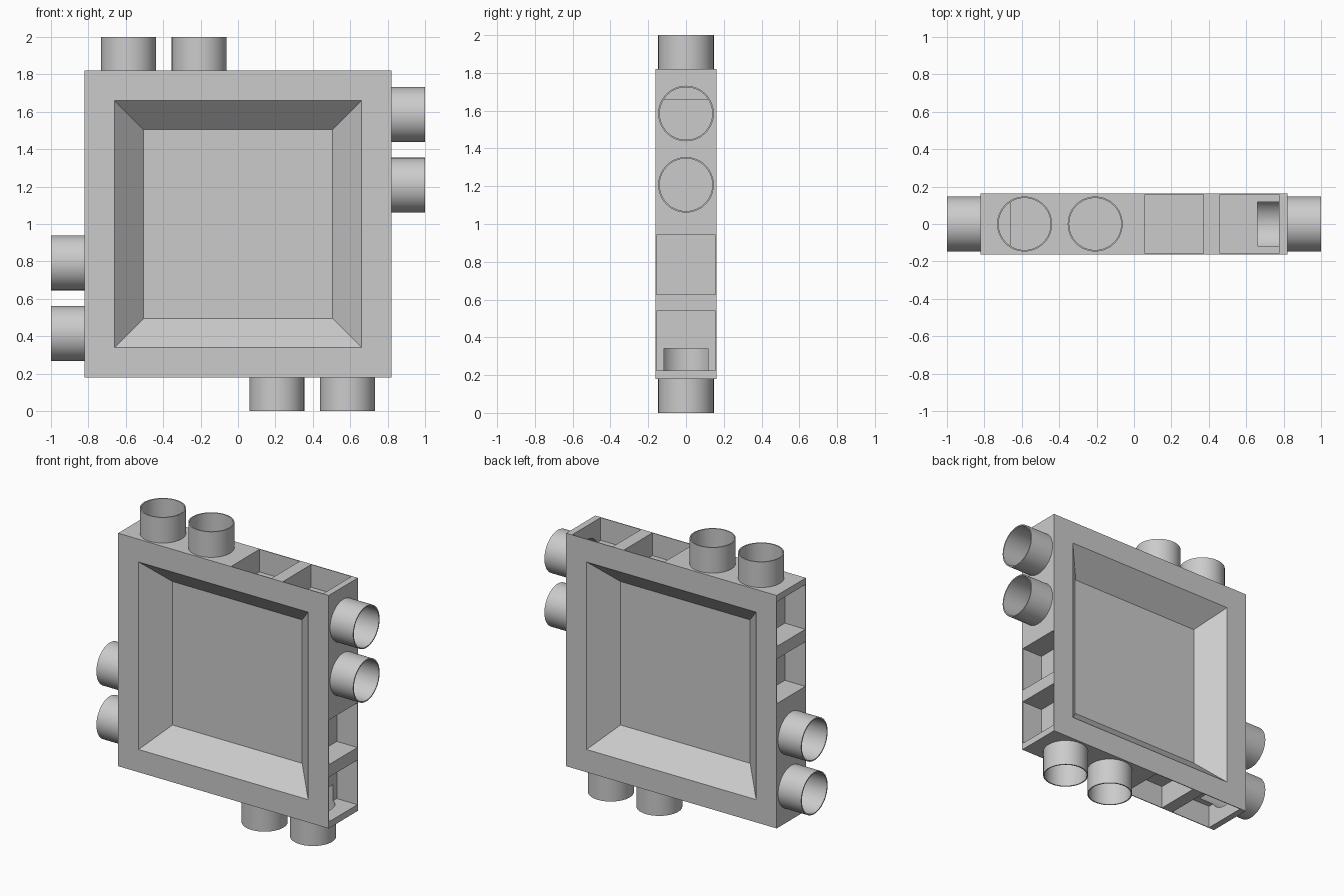
import bpy, bmesh, math
from mathutils import Matrix, Vector

if "Cube" in bpy.data.objects:
    bpy.data.objects.remove(bpy.data.objects["Cube"])

MID = 1.0        # height of the block centre
HALF = 0.82      # half width of the block
THICK = 0.1625   # half thickness of the block
FLOOR = 0.66     # distance of pocket and bore floors from the centre
PIPES = (-0.585, -0.2075)
POCKETS = (0.215, 0.6175)

grey = bpy.data.materials.new("plain_grey")
grey.diffuse_color = (0.6, 0.6, 0.6, 1)
grey.use_nodes = True
grey.node_tree.nodes["Principled BSDF"].inputs["Base Color"].default_value = grey.diffuse_color


def finish(name, bm):
    bmesh.ops.recalc_face_normals(bm, faces=bm.faces)
    mesh = bpy.data.meshes.new(name)
    bm.to_mesh(mesh)
    bm.free()
    mesh.materials.append(grey)
    ob = bpy.data.objects.new(name, mesh)
    bpy.context.collection.objects.link(ob)
    return ob


def box(name, lo, hi, turn=Matrix()):
    lo, hi = Vector(lo), Vector(hi)
    bm = bmesh.new()
    size = Matrix.Diagonal((*(hi - lo), 1))
    bmesh.ops.create_cube(bm, size=1, matrix=turn @ Matrix.Translation((lo + hi) / 2) @ size)
    return finish(name, bm)


def cylinder(name, x, r, z0, z1, turn):
    bm = bmesh.new()
    bmesh.ops.create_cone(bm, cap_ends=True, segments=64, radius1=r, radius2=r, depth=z1 - z0,
                          matrix=turn @ Matrix.Translation((x, 0, (z0 + z1) / 2)))
    return finish(name, bm)


def tray_cutter(side):
    # truncated pyramid with 45 degree walls, slightly overshooting the face
    bm = bmesh.new()
    rings = []
    for half, y in ((0.67, THICK + 0.01), (0.505, THICK - 0.155)):
        rings.append([bm.verts.new((sx * half, side * y, MID + sz * half))
                      for sx, sz in ((-1, -1), (1, -1), (1, 1), (-1, 1))])
    for ring in rings:
        bm.faces.new(ring)
    for i in range(4):
        j = (i + 1) % 4
        bm.faces.new((rings[0][i], rings[0][j], rings[1][j], rings[1][i]))
    return finish("tray_cutter", bm)


def combine(target, tool, operation):
    mod = target.modifiers.new("cut", 'BOOLEAN')
    mod.operation, mod.solver, mod.object = operation, 'EXACT', tool
    bpy.context.view_layer.objects.active = target
    bpy.ops.object.modifier_apply(modifier=mod.name)
    bpy.data.objects.remove(tool)


# square block with a sloped tray in front and back
block = box("connector_block", (-HALF, -THICK, MID - HALF), (HALF, THICK, MID + HALF))
for side in (-1, 1):
    combine(block, tray_cutter(side), 'DIFFERENCE')

# the same edge pattern on all four sides, turned about the y axis
turns = [Matrix.Translation((0, 0, MID)) @ Matrix.Rotation(k * math.pi / 2, 4, 'Y')
         for k in range(4)]
for turn in turns:
    for x in PIPES:
        combine(block, cylinder("pipe", x, 0.147, 0.75, 1.0, turn), 'UNION')
for turn in turns:
    # square pockets
    for x in POCKETS:
        combine(block, box("pocket", (x - 0.157, -0.157, FLOOR), (x + 0.157, 0.157, 0.9), turn),
                'DIFFERENCE')
for turn in turns:
    # pipe bores
    for x in PIPES:
        combine(block, cylinder("bore", x, 0.139, FLOOR, 1.1, turn), 'DIFFERENCE')

bpy.ops.object.select_all(action='DESELECT')
block.select_set(True)
bpy.context.view_layer.objects.active = block
bpy.ops.object.shade_smooth_by_angle(angle=math.radians(30))
